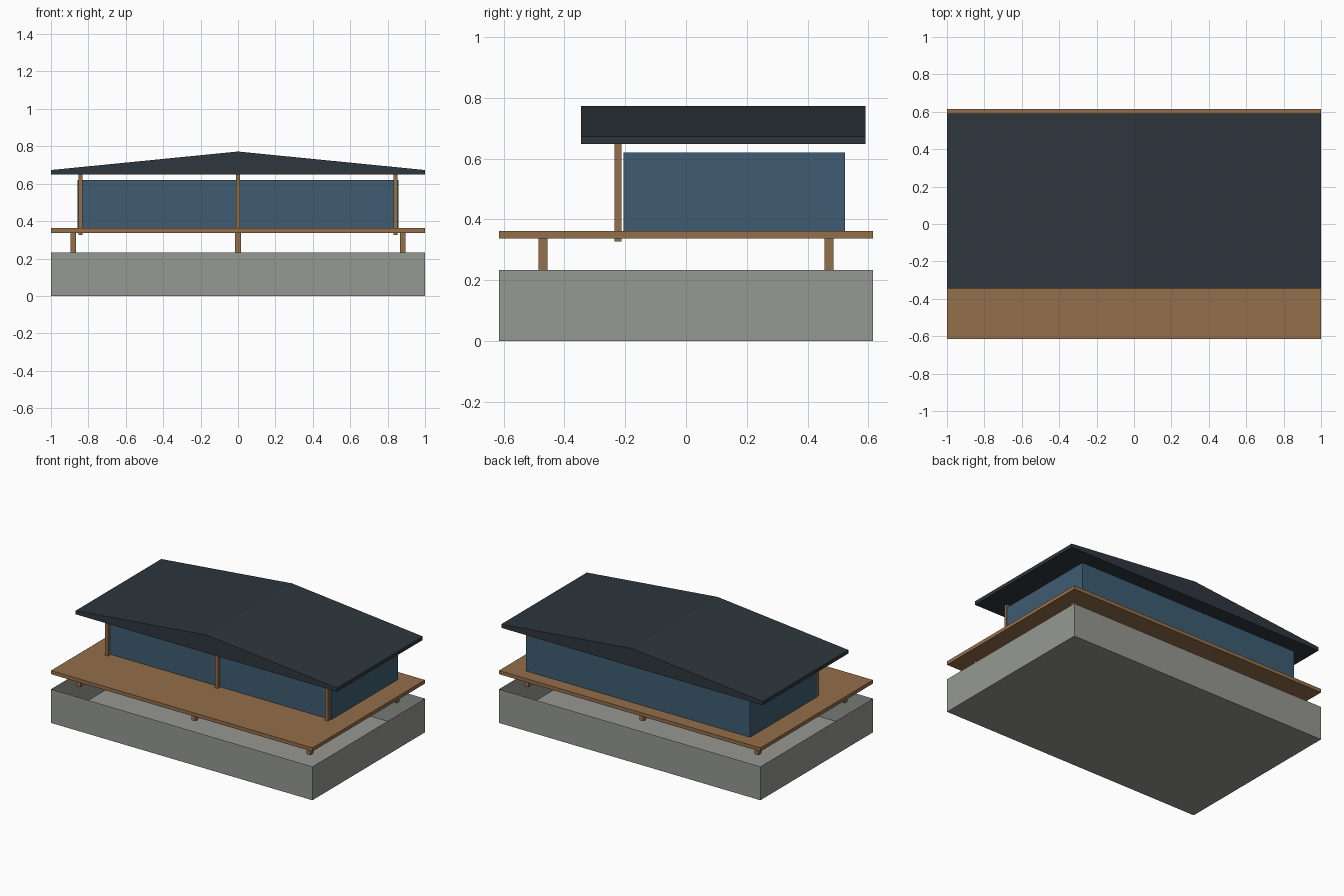
import bpy, bmesh

if "Cube" in bpy.data.objects:
    bpy.data.objects.remove(bpy.data.objects["Cube"])


def material(name, rgb):
    # sRGB 0-255 to linear
    lin = [((c / 255 + 0.055) / 1.055) ** 2.4 for c in rgb]
    m = bpy.data.materials.new(name)
    m.diffuse_color = (*lin, 1)
    m.use_nodes = True
    m.node_tree.nodes["Principled BSDF"].inputs["Base Color"].default_value = m.diffuse_color
    return m


concrete = material("concrete_grey", (150, 152, 146))
wood = material("warm_wood", (148, 110, 74))
wall_blue = material("slate_blue", (62, 92, 113))
roof_dark = material("dark_roof", (46, 55, 61))


def finish(name, bm, mat):
    bmesh.ops.recalc_face_normals(bm, faces=bm.faces)
    mesh = bpy.data.meshes.new(name)
    bm.to_mesh(mesh)
    bm.free()
    mesh.materials.append(mat)
    ob = bpy.data.objects.new(name, mesh)
    bpy.context.collection.objects.link(ob)
    return ob


def box(name, x, y, z, mat, open_top=False):
    # box from (min, max) ranges
    bm = bmesh.new()
    bmesh.ops.create_cube(bm, size=1)
    for v in bm.verts:
        v.co = [r[0] + (c + 0.5) * (r[1] - r[0]) for c, r in zip(v.co, (x, y, z))]
    bmesh.ops.recalc_face_normals(bm, faces=bm.faces)
    if open_top:
        top = [f for f in bm.faces if f.normal.z > 0.9]
        bmesh.ops.delete(bm, geom=top, context='FACES')
    return finish(name, bm, mat)


def post(name, x, y, z, w, mat):
    return box(name, (x - w / 2, x + w / 2), (y - w / 2, y + w / 2), z, mat)


# Hollow foundation tray, open at the top
box("foundation", (-1, 1), (-0.615, 0.615), (0, 0.233), concrete, open_top=True)

# Deck on six short piers
box("deck", (-1, 1), (-0.615, 0.615), (0.337, 0.362), wood)
for i, x in enumerate((-0.88, 0, 0.88)):
    for side, y in (("front", -0.47), ("back", 0.47)):
        post(f"{side}_pier_{i + 1}", x, y, (0.233, 0.337), 0.03, wood)

# House body
box("house_body", (-0.857, 0.857), (-0.205, 0.523), (0.362, 0.62), wall_blue)

# Veranda posts holding the roof
for i, x in enumerate((-0.842, 0, 0.842)):
    post(f"veranda_post_{i + 1}", x, -0.224, (0.327, 0.65), 0.022, wood)

# Low gabled roof: profile extruded from front to back
bm = bmesh.new()
profile = [(-1, 0.648), (1, 0.648), (1, 0.673), (0, 0.772), (-1, 0.673)]
face = bm.faces.new([bm.verts.new((x, -0.345, z)) for x, z in profile])
ext = bmesh.ops.extrude_face_region(bm, geom=[face], use_keep_orig=True)
bmesh.ops.translate(bm, vec=(0, 0.935, 0),
                    verts=[g for g in ext["geom"] if isinstance(g, bmesh.types.BMVert)])
finish("roof", bm, roof_dark)
